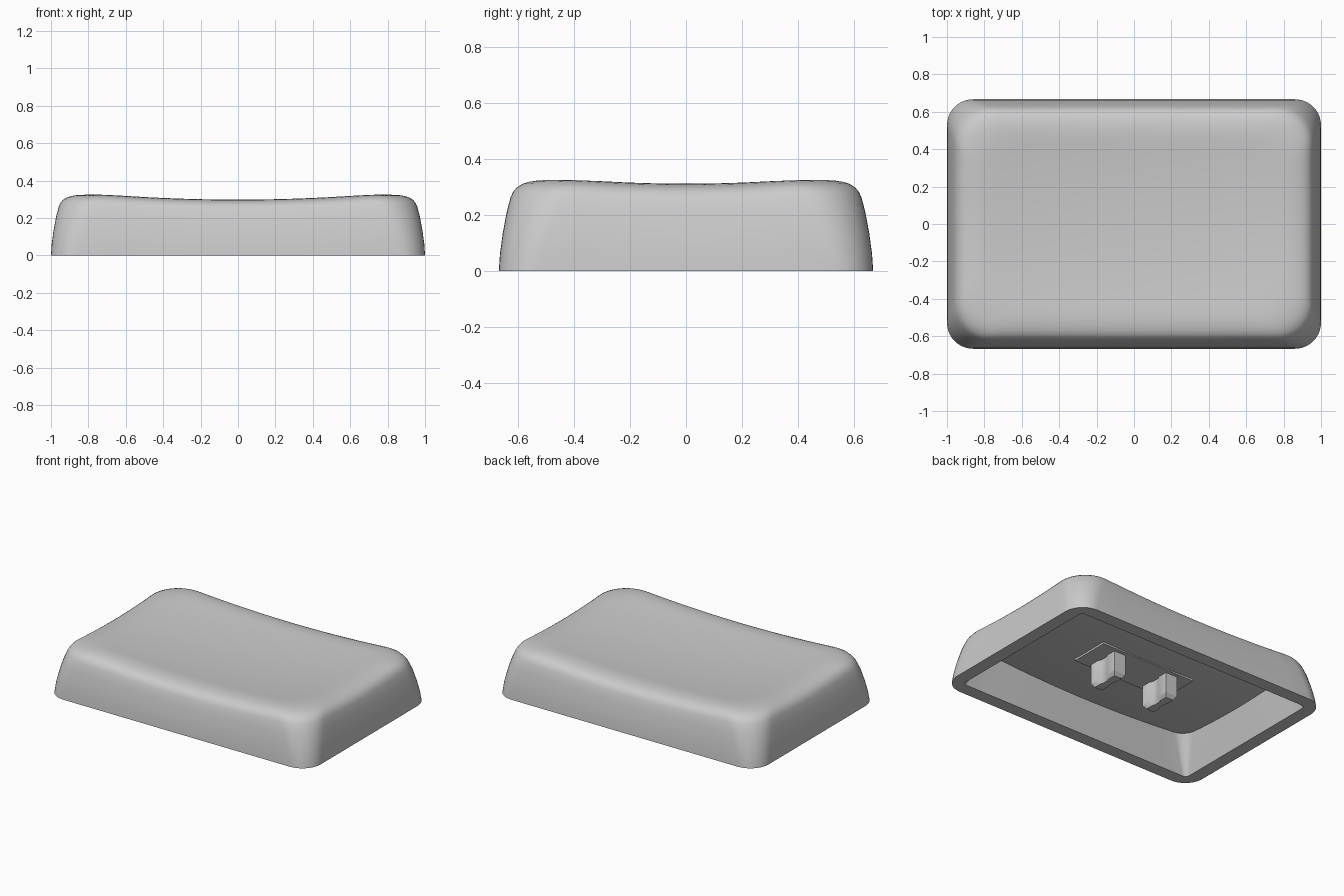
import bpy, bmesh, math
from mathutils import Vector

if "Cube" in bpy.data.objects:
    bpy.data.objects.remove(bpy.data.objects["Cube"])

HX, HY = 1.0, 0.667
ARC, EDGE = 10, 12

grey = bpy.data.materials.new("light grey plastic")
grey.use_nodes = True
colour = (0.6, 0.6, 0.6, 1)
grey.diffuse_color = colour
grey.node_tree.nodes["Principled BSDF"].inputs["Base Color"].default_value = colour


def dish(x, y):
    """Height of the scooped top surface."""
    return 0.275 + 0.055 * x * x + 0.1 * y * y


def rounded_rect(inset, radius):
    """Evenly divided outline of a rectangle with round corners."""
    hx, hy = HX - inset, HY - inset
    arcs = []
    for k, (sx, sy) in enumerate([(1, 1), (-1, 1), (-1, -1), (1, -1)]):
        centre = Vector((sx * (hx - radius), sy * (hy - radius)))
        angles = [math.pi / 2 * (k + i / ARC) for i in range(ARC + 1)]
        arcs.append([centre + radius * Vector((math.cos(a), math.sin(a))) for a in angles])
    pts = []
    for k, arc in enumerate(arcs):
        nxt = arcs[(k + 1) % 4][0]
        pts += arc + [arc[-1].lerp(nxt, i / EDGE) for i in range(1, EDGE)]
    return pts


def finish(bm, name):
    bmesh.ops.recalc_face_normals(bm, faces=bm.faces)
    mesh = bpy.data.meshes.new(name)
    bm.to_mesh(mesh)
    bm.free()
    mesh.materials.append(grey)
    obj = bpy.data.objects.new(name, mesh)
    bpy.context.collection.objects.link(obj)
    bpy.ops.object.select_all(action="DESELECT")
    obj.select_set(True)
    bpy.context.view_layer.objects.active = obj
    bpy.ops.object.shade_smooth_by_angle(angle=math.radians(30))
    return obj


def bridge(bm, a, b):
    n = len(a)
    for i in range(n):
        j = (i + 1) % n
        bm.faces.new((a[i], a[j], b[j], b[i]))


# Shell: scooped top, rounded shoulder, tapered wall, rim and hollow inside
rings = []
top = rounded_rect(0.19, 0.21)
steps = [i / 10 for i in range(1, 10)]
for s in steps:
    rings.append([(p.x * s, p.y * s, dish(p.x * s, p.y * s)) for p in top])
# shoulder and wall: inset, share of dish height, corner radius
wall = [(0.19, 1, 0.21), (0.155, 0.987, 0.21), (0.125, 0.968, 0.21), (0.1, 0.943, 0.21),
        (0.08, 0.912, 0.21), (0.063, 0.87, 0.205), (0.051, 0.82, 0.2), (0.042, 0.76, 0.195),
        (0.028, 0.6, 0.18), (0.014, 0.38, 0.165), (0.004, 0.17, 0.15), (0, 0, 0.14)]
for inset, share, radius in wall:
    rings.append([(p.x, p.y, share * dish(p.x, p.y)) for p in rounded_rect(inset, radius)])
rings.append([(p.x, p.y, 0) for p in rounded_rect(0.09, 0.03)])
roof = rounded_rect(0.16, 0.09)
for s in [1] + steps[::-1]:
    rings.append([(p.x * s, p.y * s, dish(p.x * s, p.y * s) - 0.095) for p in roof])

bm = bmesh.new()
loops = [[bm.verts.new(co) for co in ring] for ring in rings]
for a, b in zip(loops, loops[1:]):
    bridge(bm, a, b)
for loop, z in ((loops[0], dish(0, 0)), (loops[-1], dish(0, 0) - 0.095)):
    pole = bm.verts.new((0, 0, z))
    for i, v in enumerate(loop):
        bm.faces.new((v, loop[(i + 1) % len(loop)], pole))
finish(bm, "cap_shell")

# Flat mounting pad under the roof
bm = bmesh.new()
bmesh.ops.create_cube(bm, size=1)
for v in bm.verts:
    v.co = (v.co.x * 0.73, v.co.y * 0.28, 0.195 + v.co.z * 0.04)
finish(bm, "mounting_pad")

# Two grooved stems with chamfered tips
quarter = [(0.045, 0.113), (0.045, 0.045), (0.034, 0.025)]
half = quarter + [(x, -y) for x, y in reversed(quarter)]
outline = half + [(-x, -y) for x, y in half]
for side, x0 in (("left", 0.21), ("right", -0.21)):
    bm = bmesh.new()
    loops = []
    for z, sx, sy in ((0.19, 1, 1), (0.035, 1, 1), (0.01, 0.65, 0.85)):
        loops.append([bm.verts.new((x0 + x * sx, y * sy, z)) for x, y in outline])
    for a, b in zip(loops, loops[1:]):
        bridge(bm, a, b)
    bm.faces.new(loops[0])
    bm.faces.new(loops[-1])
    finish(bm, side + "_stem")
